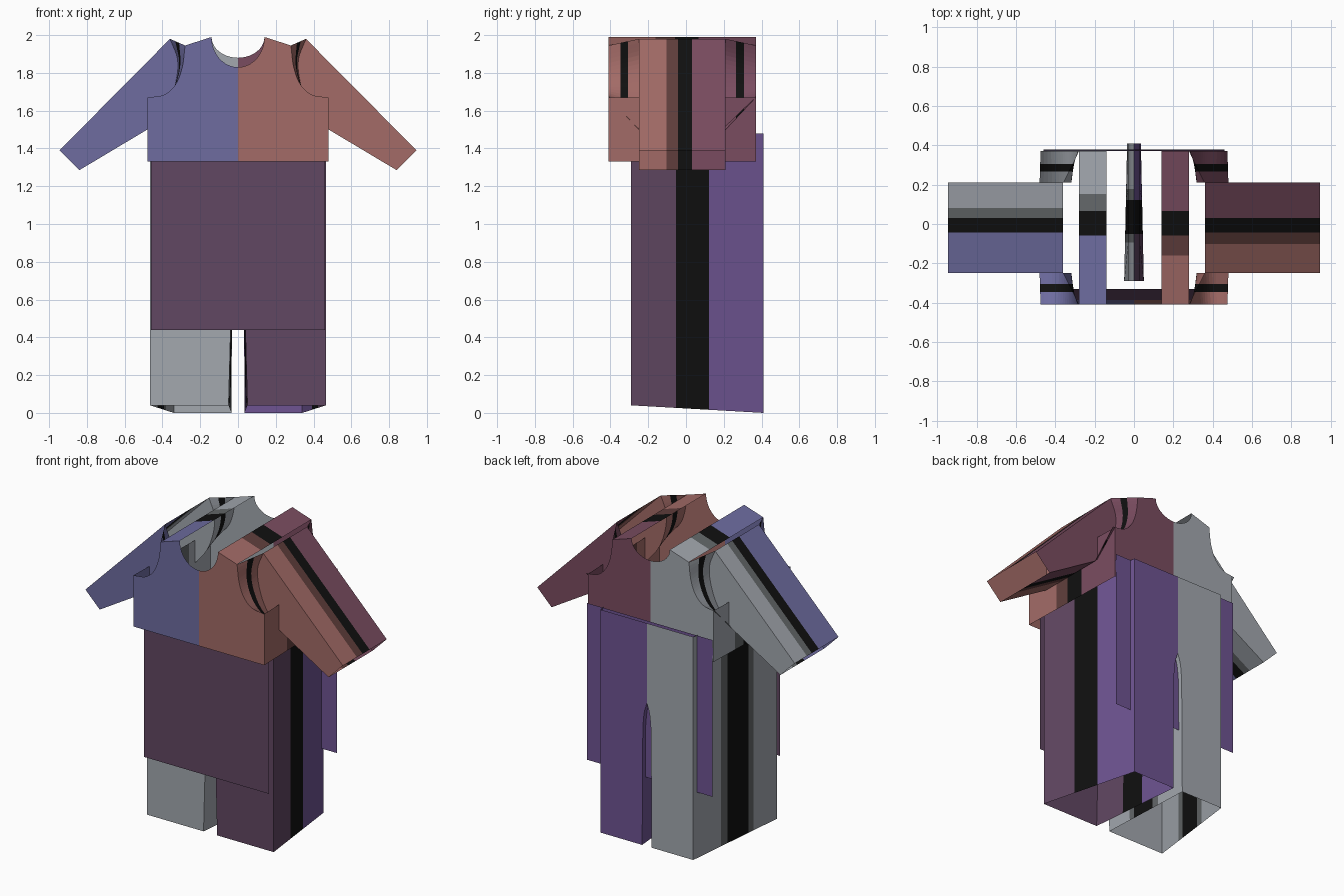
import bpy, math
from mathutils import Vector

if "Cube" in bpy.data.objects:
    bpy.data.objects.remove(bpy.data.objects["Cube"])


def colour(name, r, g, b):
    m = bpy.data.materials.new(name)
    lin = [((c / 255 + 0.055) / 1.055) ** 2.4 for c in (r, g, b)]
    m.diffuse_color = (*lin, 1)
    m.use_nodes = True
    m.node_tree.nodes["Principled BSDF"].inputs["Base Color"].default_value = m.diffuse_color
    return m


BLUE = colour("periwinkle blue", 110, 108, 160)
TERRA = colour("terracotta", 163, 107, 103)
GREY = colour("cool grey", 163, 168, 175)
MAROON = colour("maroon", 122, 76, 96)
PLUM = colour("plum", 97, 71, 98)
PURPLE = colour("purple", 110, 84, 146)
BLACK = colour("thread black", 16, 16, 16)
DBROWN = colour("dark brown", 96, 62, 60)
DGREY = colour("dark grey", 100, 104, 106)
DARK = {TERRA: DBROWN, GREY: DGREY}


def build(name, verts, faces, mats, ids):
    me = bpy.data.meshes.new(name)
    me.from_pydata(verts, [], faces)
    for m in mats:
        me.materials.append(m)
    for p, i in zip(me.polygons, ids):
        p.material_index = i
    ob = bpy.data.objects.new(name, me)
    bpy.context.collection.objects.link(ob)
    return ob


def panel(name, outline, y, mat, s=1):
    """Flat cloth piece: an x/z outline at depth y, mirrored by s."""
    return build(name, [(s * x, y, z) for x, z in outline],
                 [list(range(len(outline)))], [mat], [0])


def seam(name, a, ya, b, yb, stops, mats, s=1):
    """Thread surface ruled between two edges, coloured in bands."""
    n = len(a)
    ts = [0] + list(stops) + [1]
    verts = []
    for t in ts:
        for (xa, za), (xb, zb) in zip(a, b):
            verts.append((s * (xa + (xb - xa) * t), ya + (yb - ya) * t,
                          za + (zb - za) * t))
    faces, ids = [], []
    for k in range(len(ts) - 1):
        for i in range(n - 1):
            q = k * n + i
            faces.append((q, q + 1, q + n + 1, q + n))
            ids.append(k)
    return build(name, verts, faces, mats, ids)


def bands(f, b):
    return [f, DARK.get(f, f), BLACK, DARK.get(b, b), b]


def smooth(pts, n=5):
    """Catmull-Rom curve through the points."""
    p = [Vector(q) for q in pts]
    p = [2 * p[0] - p[1]] + p + [2 * p[-1] - p[-2]]
    out = []
    for i in range(1, len(p) - 2):
        for k in range(n):
            t = k / n
            out.append(tuple(0.5 * (2 * p[i] + (p[i + 1] - p[i - 1]) * t
                       + (2 * p[i - 1] - 5 * p[i] + 4 * p[i + 1] - p[i + 2]) * t * t
                       + (3 * p[i] - p[i - 1] - 3 * p[i + 1] + p[i + 2]) * t ** 3)))
    return out + [tuple(p[-2])]


def neck(drop):
    return [(0.14 * math.sin(a), 1.99 - drop * math.cos(a))
            for a in [i * math.pi / 20 for i in range(11)]]


# shared edges, as x/z curves for the right half
ARM = smooth([(0.28, 1.945), (0.295, 1.83), (0.33, 1.74), (0.39, 1.685), (0.475, 1.67)])
CAP = smooth([(0.36, 1.98), (0.32, 1.87), (0.33, 1.75), (0.38, 1.62), (0.48, 1.50)])
SHOULDER = [(0.14, 1.99), (0.28, 1.945)]
CUFF = [(0.84, 1.285), (0.945, 1.39)]
BF, BB, SF, SB = -0.41, 0.37, -0.25, 0.21      # bodice and sleeve depths
PF, PB, KF, KB = -0.29, 0.41, -0.33, 0.38      # trouser and skirt depths
TOP = 1.48
FINE = (0.32, 0.45, 0.61, 0.72)
LEGS = (0.28, 0.34, 0.59, 0.67)

for s, side in ((1, "right"), (-1, "left")):
    f, b = (TERRA, MAROON) if s > 0 else (BLUE, GREY)
    # bodice halves
    for part, y, m, drop, w in (("front", BF, f, 0.16, 0.48), ("back", BB, b, 0.11, 0.46)):
        arm = ARM[:-1] + [(w, 1.67)]
        panel(f"{side}_bodice_{part}", neck(drop) + arm + [(w, 1.33), (0, 1.33)], y, m, s)
    seam(f"{side}_shoulder_seam", SHOULDER, BF, SHOULDER, BB, FINE, bands(f, b), s)
    seam(f"{side}_bodice_side_seam", [(0.48, 1.67), (0.48, 1.33)], BF,
         [(0.46, 1.67), (0.46, 1.33)], BB, FINE, bands(f, b), s)

    # sleeve pieces, their seams and the armhole threads
    for part, y, m, yb in (("front", SF, f, BF), ("back", SB, b, BB)):
        panel(f"{side}_sleeve_{part}", CAP + CUFF, y, m, s)
        seam(f"{side}_armhole_{part}", ARM, yb, CAP, y, (0.4, 0.65), [m, BLACK, m], s)
    for part, e in (("top", [CAP[0], CUFF[1]]), ("under", [CAP[-1], CUFF[0]])):
        seam(f"{side}_sleeve_{part}_seam", e, SF, e, SB, FINE, bands(f, b), s)

    # trouser leg pieces
    f2, b2 = (PLUM, PURPLE) if s > 0 else (GREY, GREY)
    crotch = smooth([(0.03, 0.78), (0.02, 0.88), (0, 0.95)], 4)
    inner_f = [(0.05, 0.04)] + crotch
    inner_b = [(0.035, 0.0)] + crotch
    out_f = [(0.465, TOP), (0.465, 0.04)]
    out_b = [(0.34, TOP), (0.34, 0.0)]
    panel(f"{side}_trouser_front", inner_f + [(0, TOP)] + out_f, PF, f2, s)
    panel(f"{side}_trouser_back", inner_b + [(0, TOP)] + out_b, PB, b2, s)
    seam(f"{side}_trouser_side_seam", out_f, PF, out_b, PB, LEGS, bands(f2, b2), s)
    seam(f"{side}_trouser_inseam", inner_f, PF, inner_b, PB, LEGS, bands(f2, b2), s)

    # waist threads joining bodice and skirt
    low, high = [(0, 1.33), (0.475, 1.33)], [(0, TOP), (0.46, TOP)]
    seam(f"{side}_waist_seam_front", low, BF, high, KF, (0.3,), [f, PLUM], s)
    seam(f"{side}_waist_seam_back", [(0, 1.33), (0.46, 1.33)], BB, high, KB,
         (0.3,), [b, PURPLE], s)

# skirt panels
for part, y, m in (("front", KF, PLUM), ("back", KB, PURPLE)):
    panel(f"skirt_{part}", [(-0.46, 0.44), (0.46, 0.44), (0.46, TOP), (-0.46, TOP)], y, m)
